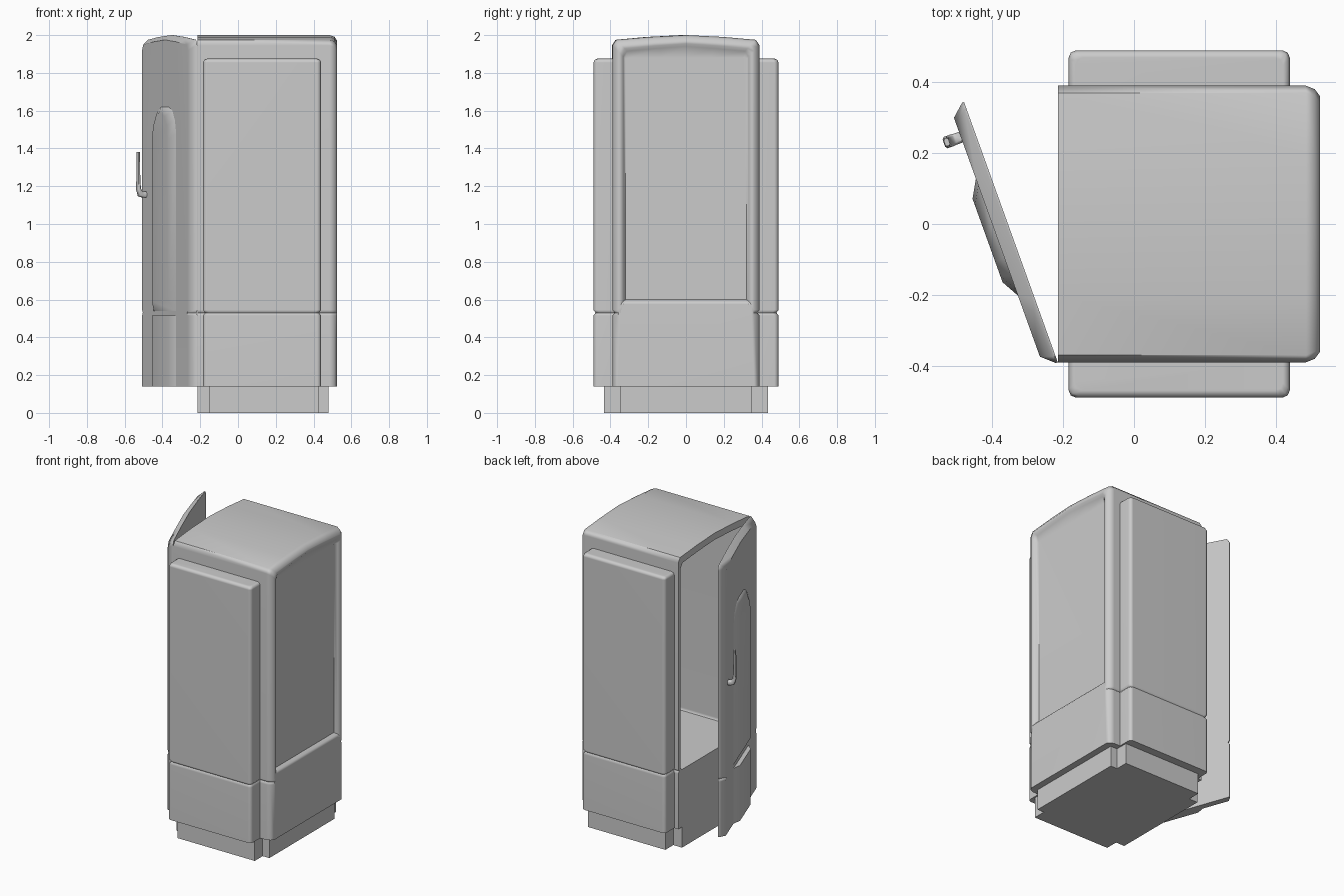
import bpy, bmesh
from math import radians
from mathutils import Matrix

cube = bpy.data.objects.get("Cube")
if cube:
    bpy.data.objects.remove(cube, do_unlink=True)

grey = bpy.data.materials.new("plain_grey")
grey.use_nodes = True
grey.diffuse_color = (0.6, 0.6, 0.6, 1)
grey.node_tree.nodes["Principled BSDF"].inputs["Base Color"].default_value = (0.6, 0.6, 0.6, 1)

BOTTOM, SEAM = 0.14, 0.53
DOOR_FRAME = Matrix.Translation((-0.215, -0.39, 0)) @ Matrix.Rotation(radians(19.8), 4, "Z") \
    @ Matrix.Translation((0, 0.39, 0))


def loft(name, rings, frame=None):
    """Skin a list of equal-length rings and cap both ends."""
    bm = bmesh.new()
    loops = [[bm.verts.new(p) for p in ring] for ring in rings]
    for a, b in zip(loops, loops[1:]):
        for i in range(len(a)):
            j = (i + 1) % len(a)
            bm.faces.new((a[i], a[j], b[j], b[i]))
    bm.faces.new(loops[0])
    bm.faces.new(loops[-1])
    bmesh.ops.remove_doubles(bm, verts=bm.verts, dist=0.0005)
    bmesh.ops.recalc_face_normals(bm, faces=bm.faces)
    if frame:
        bm.transform(frame)
    mesh = bpy.data.meshes.new(name)
    bm.to_mesh(mesh)
    bm.free()
    mesh.materials.append(grey)
    obj = bpy.data.objects.new(name, mesh)
    bpy.context.collection.objects.link(obj)
    bpy.ops.object.select_all(action="DESELECT")
    obj.select_set(True)
    bpy.context.view_layer.objects.active = obj
    bpy.ops.object.shade_smooth_by_angle(angle=radians(50))
    obj.modifiers.new("even_shading", "WEIGHTED_NORMAL").keep_sharp = True
    return obj


def mirrored(half):
    return half + [(-y, z) for y, z in reversed(half)]


def cabin_ring(x, inset=0.0, floor=BOTTOM, drop=0.0, ceiling=2.0):
    """Arched cabin outline in the YZ plane, with the seam groove."""
    half = [(0.39, BOTTOM), (0.39, SEAM - 0.015), (0.378, SEAM), (0.39, SEAM + 0.015),
            (0.39, 1.945), (0.37, 1.975), (0.2, 1.99), (0, 2.0)]
    half = [(max(y - inset, 0), min(max(z - (drop if z > 1.9 else 0), floor), ceiling))
            for y, z in half]
    return [(x, y, z) for y, z in mirrored(half)]


# Hollow cabin: interior, door opening, outer shell, recessed panel
loft("cabin", [
    cabin_ring(0.46, 0.025, SEAM, 0.045),
    cabin_ring(-0.215, 0.025, SEAM, 0.045),
    cabin_ring(-0.215),
    cabin_ring(0.485),
    cabin_ring(0.51, 0.01, drop=0.008),
    cabin_ring(0.525, 0.03, drop=0.03),
    cabin_ring(0.525, 0.045, 0.575, 0.045),
    cabin_ring(0.515, 0.058, 0.59, 0.06),
    cabin_ring(0.495, 0.07, 0.6, 0.07, 1.88),
])


# Bulging side walls with a seam groove
def wall_ring(z, side, inset=0.0):
    x0, x1, y, c = -0.185 + inset, 0.44 - inset, 0.49 - inset, 0.022
    pts = [(x0, 0.38), (x0, y - c), (x0 + c * 0.3, y - c * 0.3), (x0 + c, y),
           (x1 - c, y), (x1 - c * 0.3, y - c * 0.3), (x1, y - c), (x1, 0.38)]
    return [(px, py * side, z) for px, py in pts]


WALL_LEVELS = [(BOTTOM, 0), (SEAM - 0.015, 0), (SEAM, 0.011), (SEAM + 0.015, 0),
               (1.855, 0), (1.869, 0.006), (1.875, 0.02)]
for name, side in (("front_wall", -1), ("back_wall", 1)):
    loft(name, [wall_ring(z, side, i) for z, i in WALL_LEVELS])

# Cross-shaped plinth
half_plinth = [(-0.215, 0.35), (-0.15, 0.35), (-0.15, 0.435),
               (0.43, 0.435), (0.43, 0.35), (0.48, 0.35)]
plinth = mirrored([(y, x) for x, y in half_plinth])
loft("plinth", [[(x, y, z) for y, x in plinth] for z in (0, BOTTOM + 0.005)])

# Open door, built closed and swung on its hinge
loft("door", [cabin_ring(0), cabin_ring(-0.006),
              cabin_ring(-0.042, 0.032, drop=0.025)], DOOR_FRAME)


# Raised door panels with sloping borders
def raised_panel(name, half, slope, centre_z):
    top = [(y - slope, z + (slope if z < centre_z else -slope * 0.6)) for y, z in half]
    loft(name, [[(x, y, z) for y, z in mirrored(pts)]
                for x, pts in ((-0.035, half), (-0.042, half), (-0.07, top))], DOOR_FRAME)


raised_panel("upper_door_panel", [(0.175, SEAM + 0.01), (0.175, 1.48), (0.155, 1.55),
                                  (0.115, 1.6), (0.06, 1.62)], 0.05, 1.0)
loft("lower_door_panel", [[(x, y, z) for y, z in mirrored([(w, BOTTOM), (w, SEAM - 0.015)])]
                          for x, w in ((-0.035, 0.175), (-0.042, 0.175), (-0.07, 0.125))],
     DOOR_FRAME)


# Hook-shaped handle swept along a path
def bar_ring(x, z, half_y, dx, dz):
    return [(x + sx * dx, 0.3 + sy * half_y, z + sx * dz)
            for sx, sy in ((-1, -0.6), (-1, 0.6), (-0.5, 1), (0.5, 1),
                           (1, 0.6), (1, -0.6), (0.5, -1), (-0.5, -1))]


loft("door_handle", [
    bar_ring(-0.084, 1.38, 0.011, 0.007, 0),
    bar_ring(-0.084, 1.25, 0.014, 0.008, 0),
    bar_ring(-0.083, 1.185, 0.017, 0.01, 0.003),
    bar_ring(-0.073, 1.16, 0.017, 0.01, 0.013),
    bar_ring(-0.058, 1.155, 0.016, 0, 0.016),
    bar_ring(-0.035, 1.155, 0.016, 0, 0.016),
], DOOR_FRAME)
